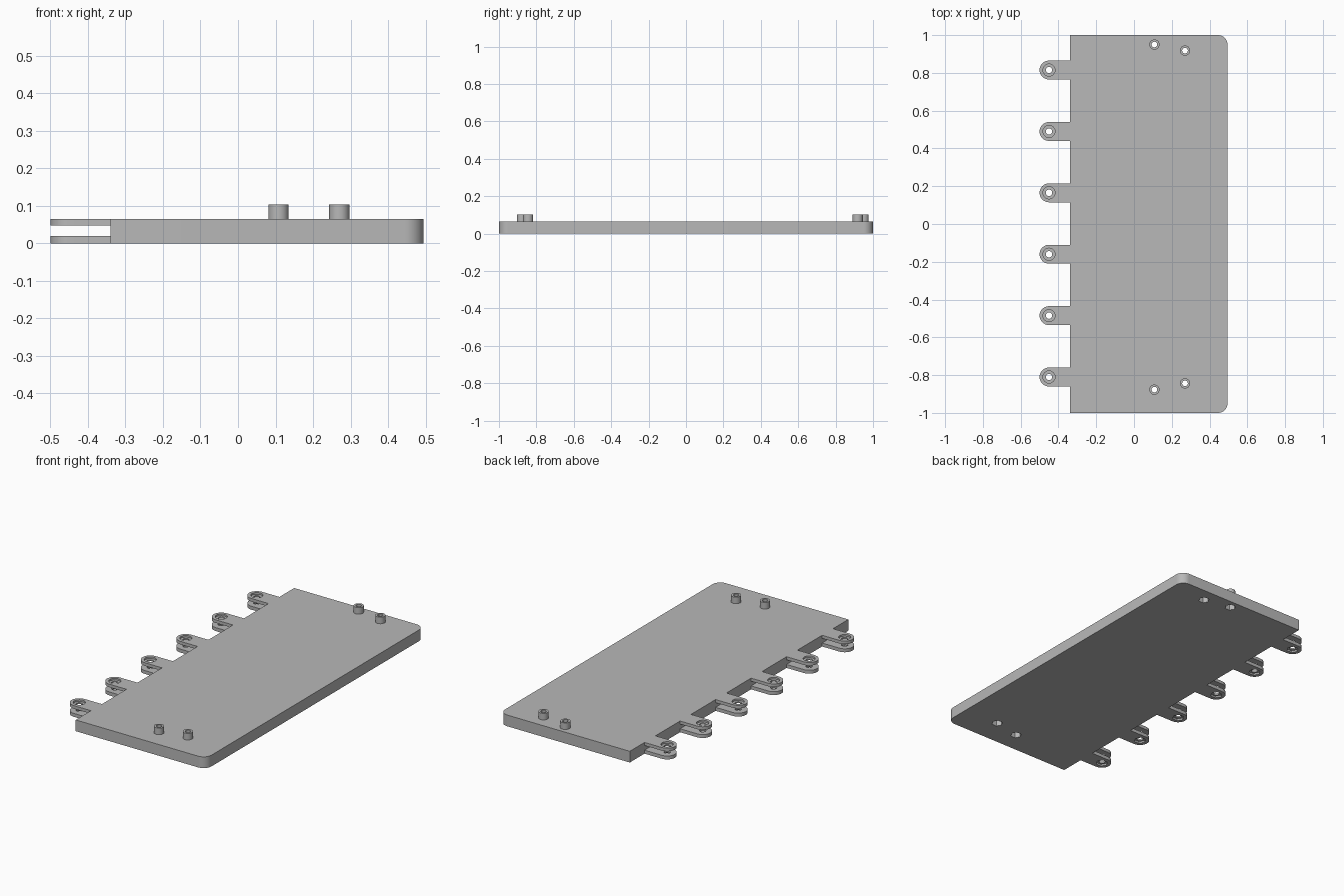
import bpy, bmesh
from math import cos, sin, pi, radians

cube = bpy.data.objects.get("Cube")
if cube:
    bpy.data.objects.remove(cube, do_unlink=True)

grey = bpy.data.materials.new("plain grey")
grey.use_nodes = True
colour = (0.48, 0.48, 0.48, 1)
grey.diffuse_color = colour
grey.node_tree.nodes["Principled BSDF"].inputs["Base Color"].default_value = colour

TOP = 0.065


def arc(x, y, r, start, end, n):
    """Points on an arc, angles in degrees."""
    return [(x + r * cos(radians(start + (end - start) * i / n)),
             y + r * sin(radians(start + (end - start) * i / n))) for i in range(n + 1)]


def circle(x, y, r, n=32):
    return arc(x, y, r, 0, 360, n)[:-1]


def prisms(name, outlines, z0, z1):
    """One object made of upright prisms over counter-clockwise outlines."""
    bm = bmesh.new()
    for outline in outlines:
        low = [bm.verts.new((x, y, z0)) for x, y in outline]
        high = [bm.verts.new((x, y, z1)) for x, y in outline]
        bm.faces.new(low[::-1])
        bm.faces.new(high)
        for i in range(len(low)):
            j = (i + 1) % len(low)
            bm.faces.new((low[i], low[j], high[j], high[i]))
    mesh = bpy.data.meshes.new(name)
    bm.to_mesh(mesh)
    bm.free()
    mesh.materials.append(grey)
    ob = bpy.data.objects.new(name, mesh)
    bpy.context.collection.objects.link(ob)
    return ob


def cut(ob, outlines, z0, z1):
    """Subtract prisms from an object and discard the cutter."""
    cutter = prisms("cutter", outlines, z0, z1)
    cutter.hide_render = True
    mod = ob.modifiers.new("cut", 'BOOLEAN')
    mod.operation = 'DIFFERENCE'
    mod.solver = 'EXACT'
    mod.object = cutter
    bpy.context.view_layer.objects.active = ob
    bpy.ops.object.modifier_apply(modifier=mod.name)
    bpy.data.objects.remove(cutter, do_unlink=True)


posts = [(0.108, 0.95), (0.27, 0.918), (0.108, -0.877), (0.27, -0.844)]
lugs = [(-0.45, 0.815 - 0.325 * i) for i in range(6)]
post_holes = [circle(x, y, 0.015) for x, y in posts]
lug_holes = [circle(x, y, 0.017) for x, y in lugs]

# Main plate with two rounded corners, screw holes and nut pockets beneath
outline = ([(-0.34, -1)] + arc(0.445, -0.95, 0.05, -90, 0, 10)
           + arc(0.445, 0.95, 0.05, 0, 90, 10) + [(-0.34, 1)])
plate = prisms("plate", [outline], 0, TOP)
cut(plate, post_holes, -0.1, 0.2)
cut(plate, [circle(x, y, 0.03, 6) for x, y in posts], -0.1, 0.035)

# Hollow posts on top of the plate
standoffs = prisms("standoffs", [circle(x, y, 0.027) for x, y in posts], TOP, 0.103)
cut(standoffs, post_holes, -0.1, 0.2)

# Paired hinge lugs along one edge
lug_outlines = [[(-0.34, y - 0.05), (-0.34, y + 0.05)] + arc(x, y, 0.05, 90, 270, 16)
                for x, y in lugs]
upper = prisms("upper_hinge_lugs", lug_outlines, 0.047, TOP)
lower = prisms("lower_hinge_lugs", lug_outlines, 0, 0.02)
for ob in (upper, lower):
    cut(ob, lug_holes, -0.1, 0.2)

# Round head recesses above, hexagonal nut recesses below
cut(upper, [circle(x, y, 0.032) for x, y in lugs], 0.055, 0.2)
cut(lower, [circle(x, y, 0.032, 6) for x, y in lugs], -0.1, 0.01)

# Smooth the round walls, keep the edges sharp
bpy.ops.object.select_all(action='DESELECT')
for ob in (plate, standoffs, upper, lower):
    ob.select_set(True)
bpy.context.view_layer.objects.active = plate
bpy.ops.object.shade_smooth_by_angle(angle=radians(30))
